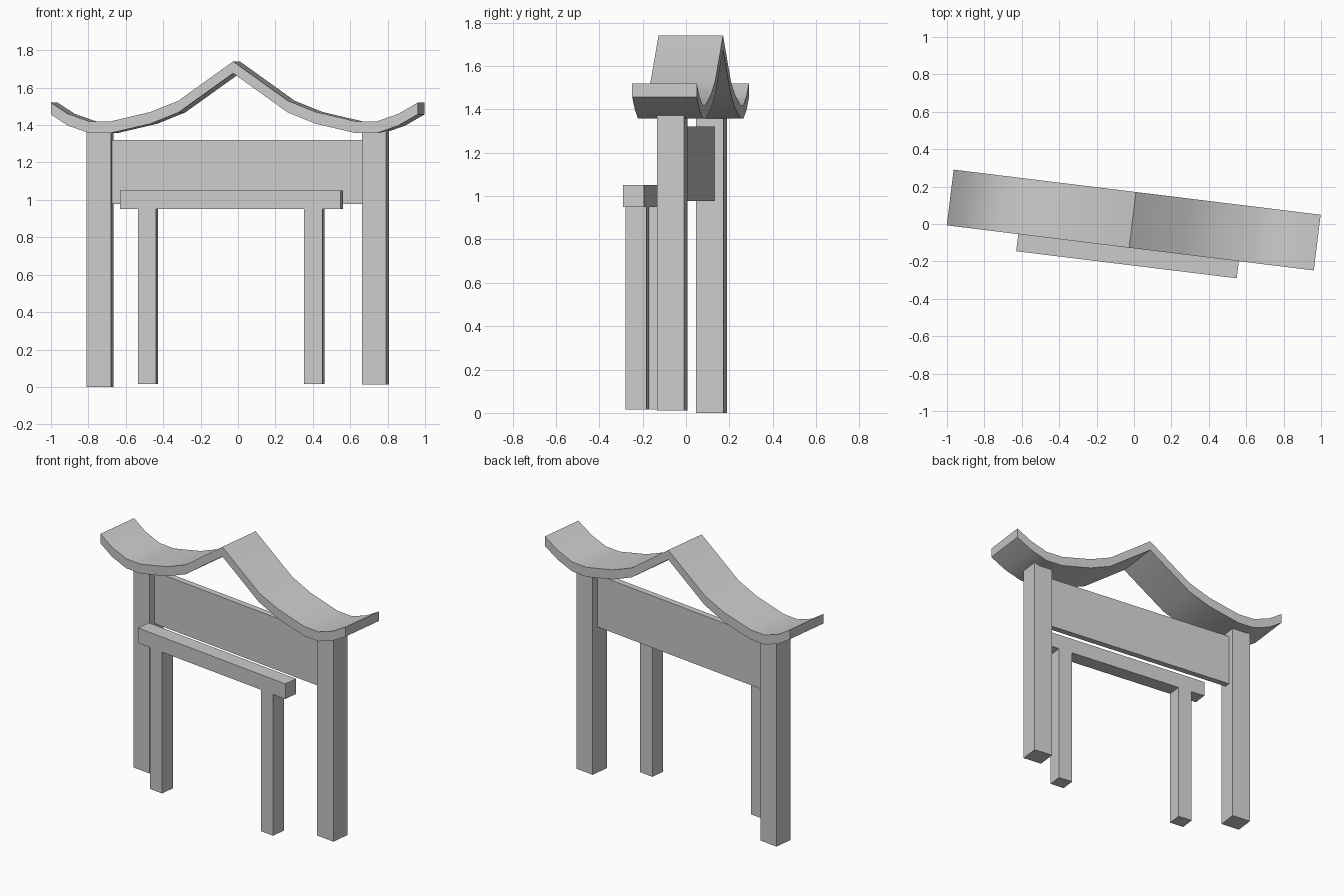
import bpy, bmesh, math
from mathutils import Matrix

if "Cube" in bpy.data.objects:
    bpy.data.objects.remove(bpy.data.objects["Cube"])

# The whole gate is turned 7 degrees about z
TURN = Matrix.Translation((0, 0.021, 0)) @ Matrix.Rotation(math.radians(-7), 4, 'Z')


def finish(name, bm):
    bmesh.ops.recalc_face_normals(bm, faces=bm.faces)
    mesh = bpy.data.meshes.new(name)
    bm.to_mesh(mesh)
    bm.free()
    ob = bpy.data.objects.new(name, mesh)
    bpy.context.collection.objects.link(ob)
    ob.matrix_world = TURN
    return ob


def box(name, x0, x1, y0, y1, z0, z1):
    bm = bmesh.new()
    bmesh.ops.create_cube(bm, size=1)
    bmesh.ops.scale(bm, vec=(x1 - x0, y1 - y0, z1 - z0), verts=bm.verts)
    bmesh.ops.translate(bm, vec=((x0 + x1) / 2, (y0 + y1) / 2, (z0 + z1) / 2), verts=bm.verts)
    return finish(name, bm)


# Main posts
box("left_post", -0.808, -0.678, -0.058, 0.069, 0.0, 1.375)
box("right_post", 0.675, 0.805, -0.058, 0.069, 0.012, 1.375)

# Wide panel between the posts
box("sign_panel", -0.678, 0.675, -0.013, 0.027, 0.977, 1.32)

# Smaller frame in front
box("front_lintel", -0.605, 0.583, -0.242, -0.145, 0.95, 1.05)
for side, c in (("left", -0.461), ("right", 0.435)):
    box(side + "_front_leg", c - 0.049, c + 0.049, -0.242, -0.145, 0.015, 0.95)

# Swept roof: half profile mirrored around the ridge, then extruded in depth
half = [(0.295, 1.53), (0.445, 1.47), (0.66, 1.42), (0.775, 1.42), (0.89, 1.46), (0.988, 1.52)]
mid = -0.008
top = [(mid - d, z) for d, z in reversed(half)] + [(mid, 1.74)] + [(mid + d, z) for d, z in half]
top[0], top[-1] = (-0.99, 1.52), (0.987, 1.52)
outline = top + [(x, z - 0.063) for x, z in reversed(top)]
bm = bmesh.new()
n = len(top)
rings = [[bm.verts.new((x, y, z)) for x, z in outline] for y in (-0.15, 0.15)]
total = len(outline)
for i in range(total):
    j = (i + 1) % total
    bm.faces.new((rings[0][i], rings[0][j], rings[1][j], rings[1][i]))
for r in rings:
    for i in range(n - 1):
        bm.faces.new((r[i], r[i + 1], r[total - 2 - i], r[total - 1 - i]))
roof = finish("swept_roof", bm)
bpy.context.view_layer.objects.active = roof
roof.select_set(True)
bpy.ops.object.shade_smooth_by_angle(angle=math.radians(35))
